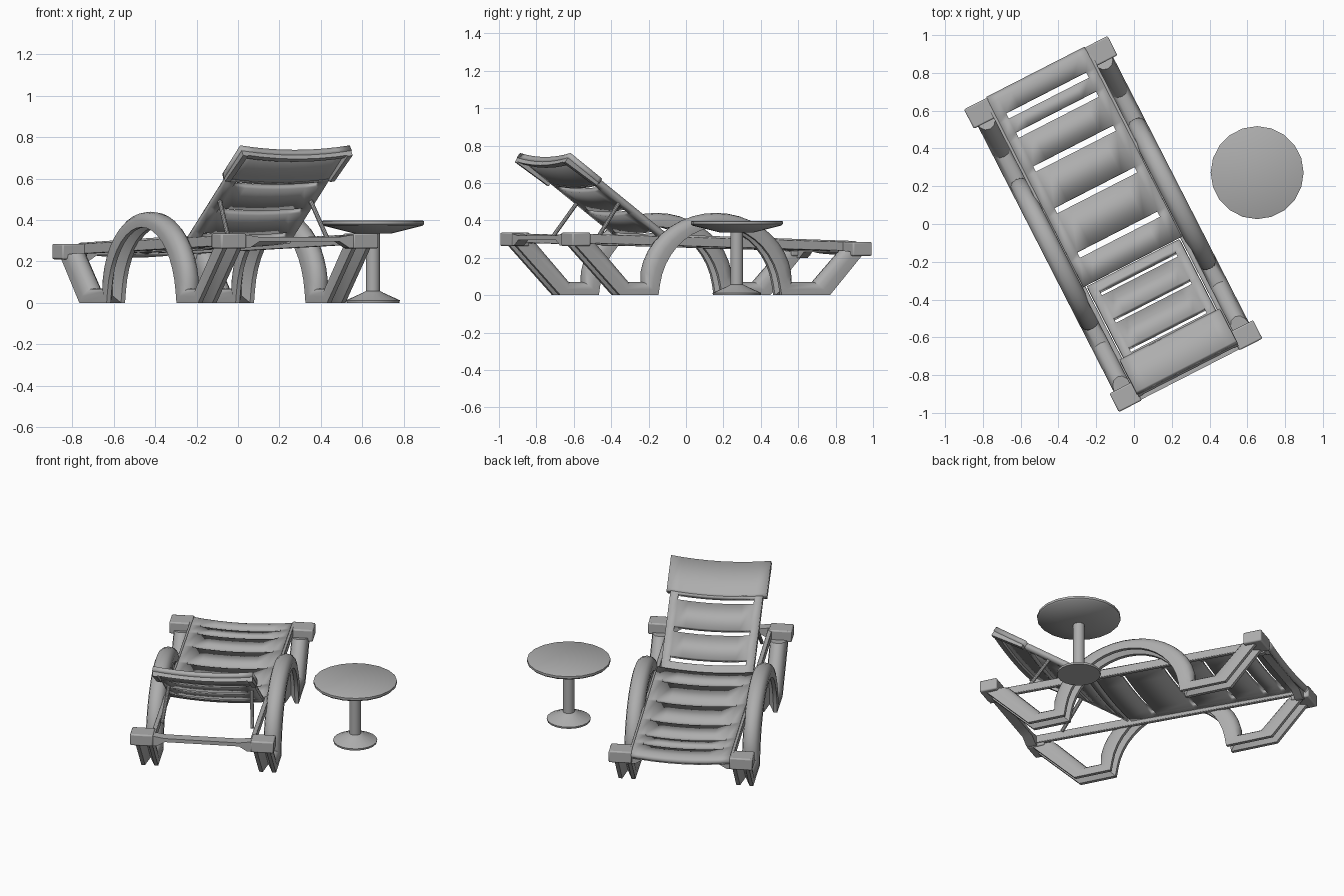
import bpy, bmesh, math
from mathutils import Matrix, Vector

if "Cube" in bpy.data.objects:
    bpy.data.objects.remove(bpy.data.objects["Cube"])

grey = bpy.data.materials.new("grey_plastic")
grey.use_nodes = True
COLOUR = (0.42, 0.42, 0.42, 1)
grey.diffuse_color = COLOUR
grey.node_tree.nodes["Principled BSDF"].inputs["Base Color"].default_value = COLOUR

# The lounger is built along y (foot end +y), then turned on the ground
LOUNGER = Matrix.Translation((-0.11, 0, 0)) @ Matrix.Rotation(math.radians(27.1), 4, "Z")


def make(name, bm, matrix=LOUNGER, fix=True, bevel=0, thickness=0):
    if fix:
        bmesh.ops.recalc_face_normals(bm, faces=bm.faces)
    mesh = bpy.data.meshes.new(name)
    bm.to_mesh(mesh)
    bm.free()
    mesh.materials.append(grey)
    ob = bpy.data.objects.new(name, mesh)
    bpy.context.collection.objects.link(ob)
    ob.matrix_world = matrix
    if thickness:
        mod = ob.modifiers.new("thickness", "SOLIDIFY")
        mod.thickness, mod.offset = thickness, -1
    if bevel:
        mod = ob.modifiers.new("soft_edges", "BEVEL")
        mod.width, mod.segments = bevel, 2
    bpy.ops.object.select_all(action="DESELECT")
    ob.select_set(True)
    bpy.context.view_layer.objects.active = ob
    bpy.ops.object.shade_smooth_by_angle(angle=math.radians(35))
    return ob


def loft(name, rings, matrix=LOUNGER, bevel=0):
    """Skin a list of equal closed rings and cap both ends."""
    bm = bmesh.new()
    rows = [[bm.verts.new(p) for p in ring] for ring in rings]
    n = len(rows[0])
    for a, b in zip(rows, rows[1:]):
        for i in range(n):
            bm.faces.new((a[i], a[(i + 1) % n], b[(i + 1) % n], b[i]))
    bm.faces.new(rows[0])
    bm.faces.new(rows[-1])
    return make(name, bm, matrix, bevel=bevel)


def beam(name, x0, x1, start, end, bevel=0.004):
    """Box between two (y, z_low, z_high) stations."""
    rings = [[(x0, y, a), (x1, y, a), (x1, y, b), (x0, y, b)] for y, a, b in (start, end)]
    return loft(name, rings, bevel=bevel)


def slatted_panel(name, y0, y1, slots, height, half, slot_half, thickness):
    """Dished panel with slots left open across it."""
    ys = [(y0, False)]
    for c in slots:
        ys += [(c - 0.016, True), (c + 0.016, False)]
    ys += [(y1 - 0.04, False), (y1 - 0.015, False), (y1, False)]
    bm = bmesh.new()
    rows = []
    for y, _ in ys:
        w = half(y)
        xs = [-w, -slot_half, -0.16, -0.08, 0, 0.08, 0.16, slot_half, w]
        rows.append([bm.verts.new((x, y, height(y) - 0.022 * (1 - (x / 0.3) ** 2))) for x in xs])
    for j in range(len(rows) - 1):
        for i in range(8):
            if ys[j][1] and 1 <= i <= 6:
                continue
            bm.faces.new((rows[j][i], rows[j][i + 1], rows[j + 1][i + 1], rows[j + 1][i]))
    return make(name, bm, fix=False, thickness=thickness)


# Seat, its foot edge rolled down
def seat_height(y):
    z = 0.325 - 0.035 * (y + 0.23) / 1.13
    return z - max(0, y - 0.86) ** 2 * 12


slatted_panel("seat", -0.225, 0.905, [-0.063, 0.201, 0.449, 0.65, 0.764],
              seat_height, lambda y: 0.292, 0.238, 0.035)


# Backrest, raised and wider at the head
def back_height(y):
    return 0.315 + 0.725 * (-0.23 - y)


slatted_panel("backrest", -0.66, -0.23, [-0.63, -0.456, -0.293],
              back_height, lambda y: 0.274, 0.225, 0.03)
slatted_panel("headrest", -0.845, -0.655, [], back_height, lambda y: 0.297, 0.225, 0.03)


def back_block(name, x0, x1, y0, y1, depth):
    """Flange hanging square to the back of the backrest."""
    normal = Vector((0, 0.587, 0.81))
    rings = []
    for x in (x0, x1):
        sag = 0.022 * (1 - (x / 0.3) ** 2) + 0.004
        a, b = (Vector((x, y, back_height(y) - sag)) for y in (y0, y1))
        rings.append([a, b, b - normal * depth * 0.8, a - normal * depth])
    loft(name, rings)


lip = [-0.297, -0.2, -0.1, 0, 0.1, 0.2, 0.297]
for k, (a, b) in enumerate(zip(lip, lip[1:])):
    back_block(f"headrest_lip_{k + 1}", a, b, -0.845, -0.815, 0.05)

# Leg channel: inner and outer edge of the side band as (y, z) pairs
stations = [((-0.87, 0.27), (-0.73, 0.28)), ((-0.6, 0), (-0.53, 0.07)), ((-0.37, 0), (-0.445, 0.07))]
for k in range(1, 20):
    a = math.pi * (1 - k / 20)
    c, s = math.cos(a), math.sin(a)
    stations.append(((0.365 * c, 0.365 * s), (0.45 * c, 0.07 + 0.37 * s)))
stations += [((0.37, 0), (0.445, 0.07)), ((0.66, 0), (0.58, 0.07)), ((0.86, 0.22), (0.745, 0.24))]

# Section across the band: (sideways, share from inner to outer edge)
half_section = [(0.028, 0), (0.05, 0), (0.052, 0.45), (0.044, 0.75), (0.026, 0.94)]
section = [(0, 0.5)] + half_section + [(0, 1)] + [(-x, f) for x, f in reversed(half_section)]

for side, tag in ((1, "left"), (-1, "right")):
    rings = []
    for low, high in stations:
        low, high = Vector((0, *low)), Vector((0, *high))
        rings.append([low.lerp(high, f) + Vector((side * 0.35 + x, 0, 0)) for x, f in section])
    loft(f"{tag}_arched_leg", rings)

    # Frame rail and corner blocks
    x0, x1 = sorted((side * 0.282, side * 0.308))
    beam(f"{tag}_rail", x0, x1, (-0.85, 0.28, 0.33), (0.86, 0.235, 0.285))
    x0, x1 = sorted((side * 0.29, side * 0.427))
    beam(f"{tag}_head_block", x0, x1, (-0.9, 0.262, 0.335), (-0.79, 0.262, 0.335), 0.008)
    beam(f"{tag}_foot_block", x0, x1, (0.785, 0.21, 0.285), (0.9, 0.21, 0.285), 0.008)

    # Flange beside the headrest
    x0, x1 = sorted((side * 0.27, side * 0.297))
    back_block(f"{tag}_headrest_flange", x0, x1, -0.845, -0.66, 0.055)

    # Strut propping the backrest
    foot, top = Vector((side * 0.268, -0.665, 0.31)), Vector((side * 0.245, -0.52, 0.505))
    bm = bmesh.new()
    bmesh.ops.create_cone(bm, cap_ends=True, segments=10, radius1=0.011, radius2=0.011,
                          depth=(top - foot).length)
    turn = (top - foot).to_track_quat("Z", "Y").to_matrix().to_4x4()
    make(f"{tag}_strut", bm, LOUNGER @ Matrix.Translation((foot + top) / 2) @ turn)

# Crossbars, haunched where they meet the blocks
for name, y0, y1, z in (("head_crossbar", -0.895, -0.835, 0.33), ("foot_crossbar", 0.82, 0.87, 0.265)):
    outline = [(-0.3, 0), (-0.22, -0.012), (0.22, -0.012), (0.3, 0),
               (0.3, -0.065), (0.27, -0.065), (0.22, -0.035), (-0.22, -0.035), (-0.27, -0.065), (-0.3, -0.065)]
    loft(name, [[(x, y, z + dz) for x, dz in outline] for y in (y0, y1)])


# Side table, turned from (radius, height) profiles
def turned(name, profile, sides):
    rings = []
    for r, z in profile:
        angles = [2 * math.pi * k / sides for k in range(sides)]
        rings.append([(r * math.cos(a), r * math.sin(a), z) for a in angles])
    loft(name, rings, Matrix.Translation((0.652, 0.272, 0)))


turned("table_top", [(0.09, 0.335), (0.238, 0.372), (0.246, 0.38), (0.246, 0.394), (0.24, 0.397)], 20)
turned("table_column", [(0.034, 0.04), (0.034, 0.345)], 16)
turned("table_base", [(0.128, 0), (0.13, 0.012), (0.05, 0.048), (0.036, 0.056)], 20)
